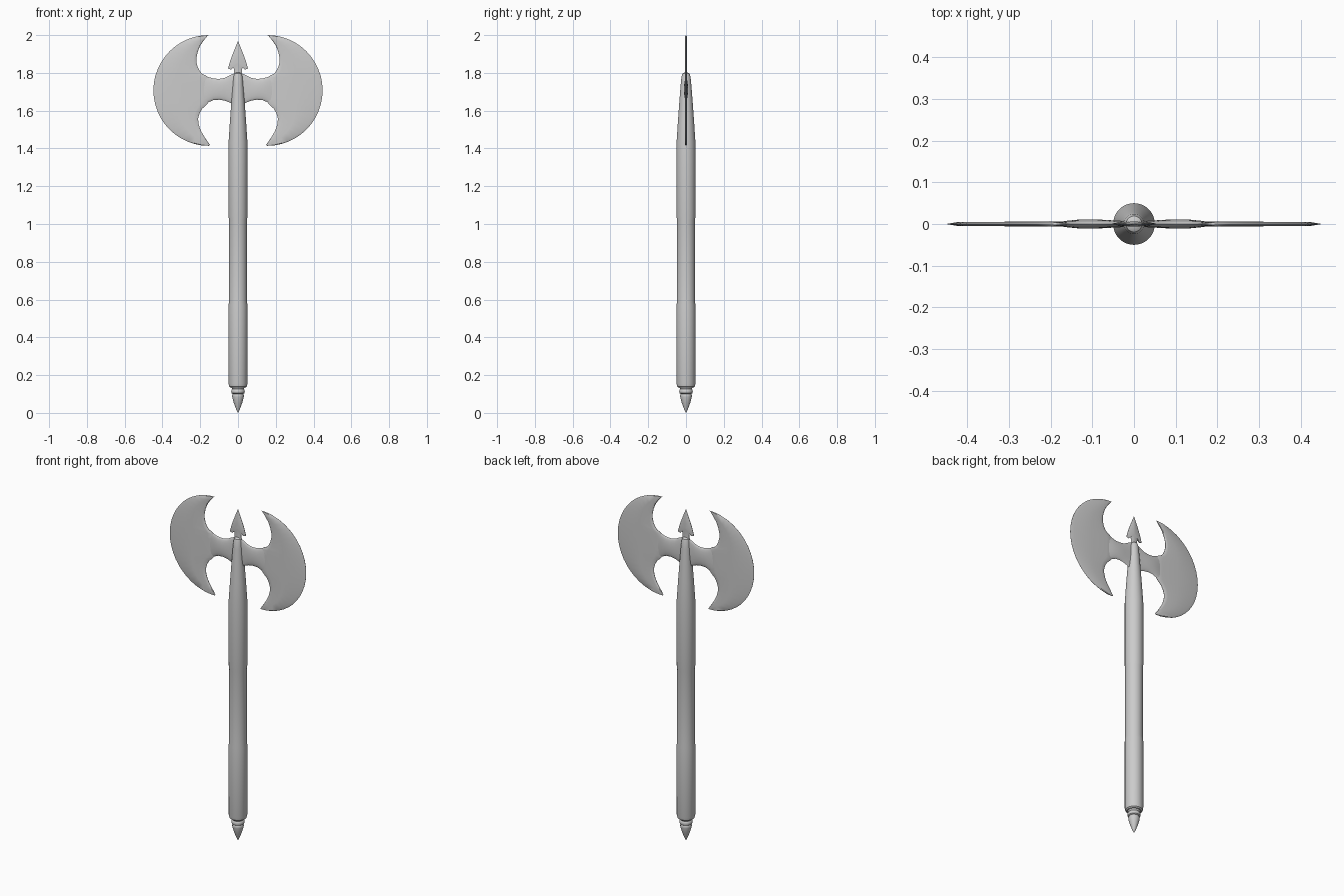
import bpy, bmesh, math
from mathutils import Vector

if "Cube" in bpy.data.objects:
    bpy.data.objects.remove(bpy.data.objects["Cube"])


def finish(bm, name, angle=35, mirror=False):
    bmesh.ops.remove_doubles(bm, verts=bm.verts, dist=1e-5)
    bmesh.ops.recalc_face_normals(bm, faces=bm.faces)
    me = bpy.data.meshes.new(name)
    bm.to_mesh(me)
    bm.free()
    ob = bpy.data.objects.new(name, me)
    bpy.context.collection.objects.link(ob)
    if mirror:
        ob.modifiers.new("Mirror", 'MIRROR').use_axis[0] = True
    bpy.ops.object.select_all(action='DESELECT')
    ob.select_set(True)
    bpy.context.view_layer.objects.active = ob
    bpy.ops.object.shade_smooth_by_angle(angle=math.radians(angle))
    return ob


def loft(bm, rings):
    """Skin a list of closed rings and cap both ends."""
    rows = [[bm.verts.new(p) for p in r] for r in rings]
    n = len(rows[0])
    for a, b in zip(rows, rows[1:]):
        for i in range(n):
            j = (i + 1) % n
            bm.faces.new((a[i], a[j], b[j], b[i]))
    bm.faces.new(rows[0])
    bm.faces.new(rows[-1])


def lathe(name, profile, n=32):
    bm = bmesh.new()
    loft(bm, [[(r * math.cos(2 * math.pi * i / n), r * math.sin(2 * math.pi * i / n), z)
               for i in range(n)] for r, z in profile])
    return finish(bm, name)


def plate(name, inner, outer, section):
    """Thin mirrored plate between two xz curves; section = (u, half thickness)."""
    bm = bmesh.new()
    rings = []
    for a, b in zip(inner, outer):
        a, b = Vector(a), Vector(b)
        k = min(1.0, (b - a).length / 0.03)
        ring = [(a.lerp(b, u), -t * k) for u, t in section]
        ring += [(p, -y) for p, y in reversed(ring)]
        rings.append([(p.x, y, p.y) for p, y in ring])
    loft(bm, rings)
    bmesh.ops.dissolve_degenerate(bm, edges=bm.edges, dist=1e-5)
    return finish(bm, name, 35, True)


def spline(pts, steps):
    """Catmull-Rom curve through 2D points."""
    p = [Vector(q) for q in pts]
    p = [2 * p[0] - p[1]] + p + [2 * p[-1] - p[-2]]
    out = []
    for i in range(1, len(p) - 2):
        a, b, c, d = p[i - 1:i + 3]
        for s in range(steps):
            t = s / steps
            out.append(0.5 * (2 * b + (c - a) * t + (2 * a - 5 * b + 4 * c - d) * t * t
                              + (3 * b - a - 3 * c + d) * t ** 3))
    return out + [p[-2]]


# Handle with slightly narrower grip and tapered head
lathe("handle", [(.040, .134), (.047, .14), (.050, .155), (.050, .57), (.0475, .59),
                 (.0475, 1.02), (.050, 1.04), (.050, 1.43), (.043, 1.54), (.035, 1.65),
                 (.028, 1.74), (.024, 1.78), (.019, 1.796), (.010, 1.802)])

# Pommel spike with ring
lathe("pommel_spike", [(.0005, 0), (.012, .025), (.023, .055), (.031, .085), (.031, .095),
                       (.028, .100), (.034, .104), (.036, .113), (.034, .122),
                       (.030, .126), (.034, .132), (.038, .145)])

# Crescent blades
inner = spline([(.16, 1.998), (.20, 1.945), (.22, 1.88), (.213, 1.83), (.19, 1.795),
                (.155, 1.775), (.15, 1.71), (.155, 1.645), (.19, 1.61), (.211, 1.56),
                (.203, 1.51), (.18, 1.465), (.148, 1.418)], 2)
n = len(inner) - 1
outer = [(.155 + .293 * math.sin(math.pi * i / n), 1.707 + .293 * math.cos(math.pi * i / n))
         for i in range(n + 1)]
plate("blade", inner, outer, [(0, .001), (.04, .004), (.15, .0055), (.5, .0055),
                              (.92, .0045), (1, .0005)])

# Thickened necks joining blades to the handle
bm = bmesh.new()
rings = []
for x, c, h, t in [(0, 1.715, .09, .007), (.04, 1.715, .074, .008), (.07, 1.713, .06, .010),
                   (.10, 1.713, .055, .011), (.13, 1.713, .057, .0108),
                   (.16, 1.711, .068, .008), (.185, 1.705, .085, .004)]:
    rings.append([(x, t * math.sin(2 * math.pi * i / 20), c + h * math.cos(2 * math.pi * i / 20))
                  for i in range(20)])
loft(bm, rings)
finish(bm, "blade_neck", 50, True)

# Barbed spear tip
centre = [(0, z) for z in (1.966, 1.94, 1.91, 1.885, 1.86, 1.855, 1.85, 1.835, 1.81, 1.77)]
edge = [(.001, 1.967), (.012, 1.94), (.028, 1.90), (.041, 1.865), (.053, 1.823),
        (.037, 1.817), (.026, 1.829), (.021, 1.82), (.022, 1.80), (.026, 1.77)]
plate("spear_tip", centre, edge, [(0, .006), (.6, .005), (1, .001)])
